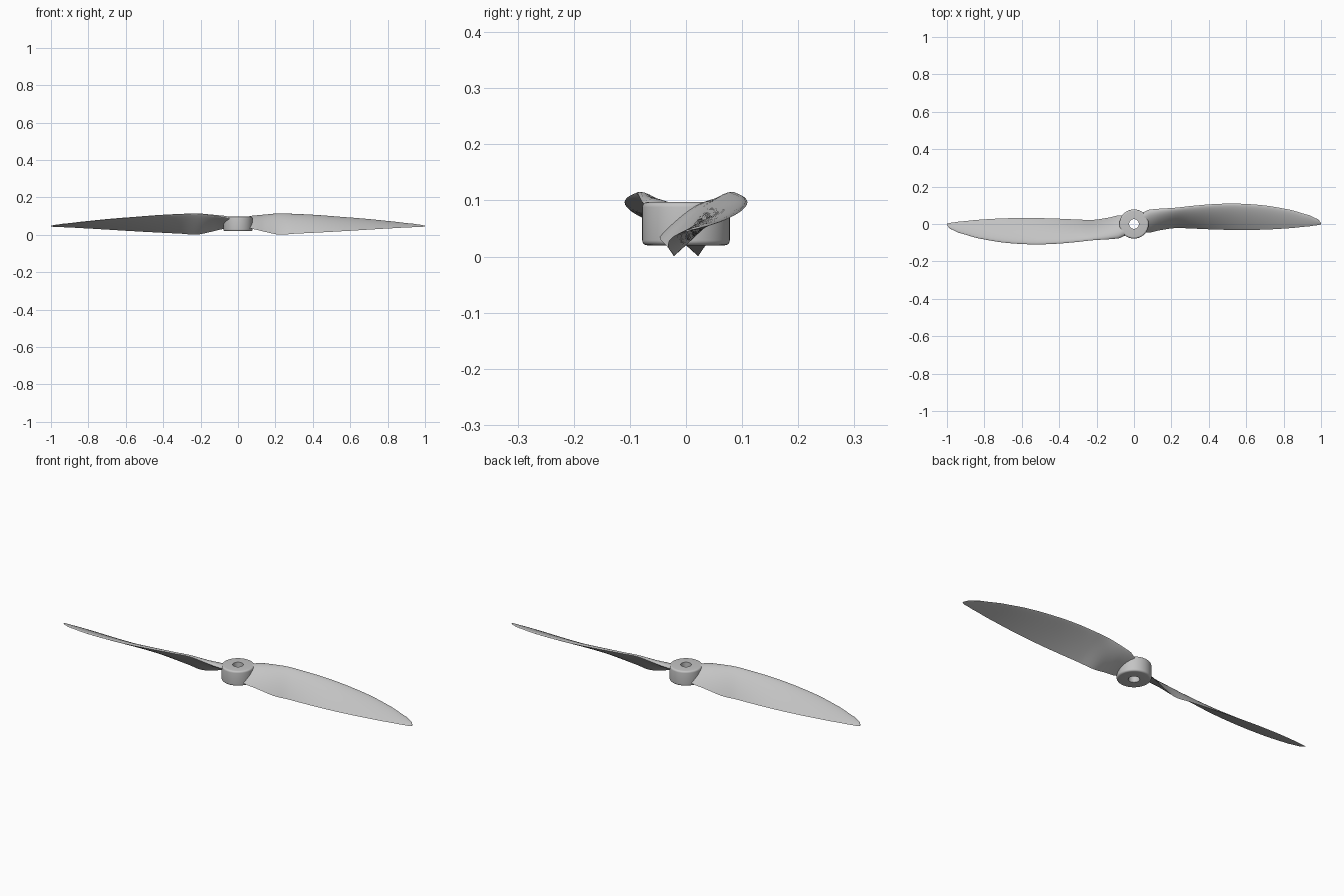
import bpy, bmesh, math
from mathutils import Matrix, Vector

cube = bpy.data.objects.get("Cube")
if cube:
    bpy.data.objects.remove(cube)

grey = bpy.data.materials.new("light_grey_plastic")
grey.use_nodes = True
colour = (0.55, 0.55, 0.55, 1)
grey.diffuse_color = colour
grey.node_tree.nodes["Principled BSDF"].inputs["Base Color"].default_value = colour


def finish(name, bm, angle):
    bmesh.ops.recalc_face_normals(bm, faces=bm.faces)
    mesh = bpy.data.meshes.new(name)
    bm.to_mesh(mesh)
    bm.free()
    mesh.materials.append(grey)
    obj = bpy.data.objects.new(name, mesh)
    bpy.context.collection.objects.link(obj)
    bpy.ops.object.select_all(action='DESELECT')
    obj.select_set(True)
    bpy.context.view_layer.objects.active = obj
    bpy.ops.object.shade_smooth_by_angle(angle=math.radians(angle))
    return obj


def bridge(bm, rings):
    n = len(rings[0])
    for a, b in zip(rings, rings[1:]):
        for i in range(n):
            j = (i + 1) % n
            bm.faces.new((a[i], a[j], b[j], b[i]))


# Hub: rounded ring with a shaft hole
R, HOLE, LOW, HIGH, ROUND, SIDES = 0.078, 0.026, 0.02, 0.097, 0.009, 64
profile = [(HOLE, LOW)]
for cz, start in ((LOW + ROUND, -90), (HIGH - ROUND, 0)):
    for k in range(6):
        a = math.radians(start + k * 18)
        profile.append((R - ROUND + ROUND * math.cos(a), cz + ROUND * math.sin(a)))
profile.append((HOLE, HIGH))
bm = bmesh.new()
rings = []
for r, z in profile:
    rings.append([bm.verts.new((r * math.cos(t), r * math.sin(t), z))
                  for t in (math.tau * i / SIDES for i in range(SIDES))])
bridge(bm, rings + rings[:1])
finish("hub", bm, 40)

# Blade stations: x, leading edge y z, trailing edge y z, thickness
stations = [
    (0.045, 0.062, 0.086, -0.045, 0.038, 0.030),
    (0.08, 0.076, 0.095, -0.046, 0.031, 0.030),
    (0.14, 0.082, 0.104, -0.033, 0.017, 0.027),
    (0.22, 0.087, 0.113, -0.022, 0.001, 0.024),
    (0.30, 0.096, 0.110, -0.024, 0.006, 0.022),
    (0.42, 0.106, 0.104, -0.029, 0.012, 0.020),
    (0.55, 0.109, 0.094, -0.032, 0.019, 0.017),
    (0.70, 0.099, 0.082, -0.030, 0.028, 0.014),
    (0.84, 0.075, 0.068, -0.022, 0.036, 0.010),
    (0.94, 0.046, 0.057, -0.012, 0.041, 0.007),
    (0.985, 0.025, 0.051, -0.006, 0.043, 0.005),
    (1.00, 0.008, 0.047, -0.002, 0.044, 0.003),
]
STEPS, POINTS = 5, 14


def smooth_stations():
    ext = [stations[0]] + stations + [stations[-1]]
    for p0, p1, p2, p3 in zip(ext, ext[1:], ext[2:], ext[3:]):
        for k in range(STEPS):
            t = k / STEPS
            row = [b + t * (c - a) / 2 + t * t * (a - 2.5 * b + 2 * c - d / 2)
                   + t ** 3 * (1.5 * (b - c) + (d - a) / 2)
                   for a, b, c, d in zip(p0, p1, p2, p3)]
            row[0] = p1[0] + t * (p2[0] - p1[0])
            yield row
    yield stations[-1]


def section(row):
    """Airfoil loop: blunt leading edge, thin trailing edge, flat underside."""
    x, ly, lz, ty, tz, thick = row
    lead, trail = Vector((x, ly, lz)), Vector((x, ty, tz))
    chord = trail - lead
    up = Vector((0, chord.z, -chord.y)).normalized()
    loop = []
    for i in range(2 * POINTS):
        a = math.pi * i / POINTS
        s = (1 - math.cos(a)) / 2
        shape = 2.6 * math.sqrt(s) * (1 - s) * thick * 0.85 + 0.05 * thick * math.sin(a) ** 2
        loop.append(lead + chord * s + up * (shape * (0.85 if i <= POINTS else -0.18)))
    return loop


# Two identical blades, half a turn apart
for name, turn in (("left_blade", 0), ("right_blade", math.pi)):
    bm = bmesh.new()
    rings = [[bm.verts.new(p) for p in section(row)] for row in smooth_stations()]
    bridge(bm, rings)
    bm.faces.new(rings[0])
    bm.faces.new(rings[-1])
    bmesh.ops.transform(bm, matrix=Matrix.Rotation(turn, 4, 'Z'), verts=bm.verts)
    finish(name, bm, 50)
